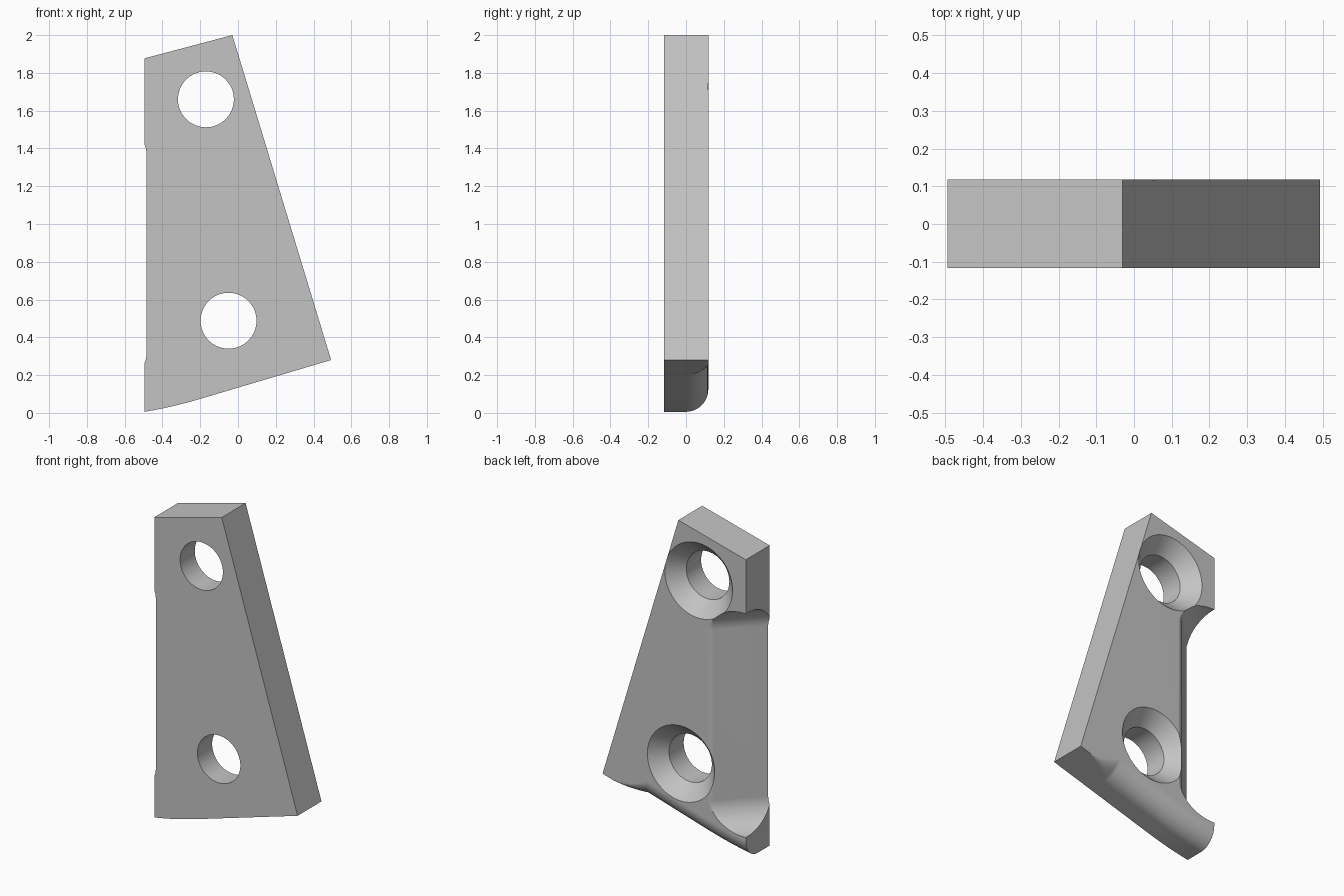
import bpy, bmesh, math
from mathutils import Vector

cube = bpy.data.objects.get("Cube")
if cube:
    bpy.data.objects.remove(cube, do_unlink=True)

FRONT, BACK = -0.117, 0.118
HOLES = [(-0.17, 1.66), (-0.05, 0.488)]
ROUND = 0.118


def loft(name, rings):
    """Closed solid through matching rings of points."""
    bm = bmesh.new()
    loops = [[bm.verts.new(p) for p in ring] for ring in rings]
    n = len(loops[0])
    for a, b in zip(loops, loops[1:]):
        for i in range(n):
            j = (i + 1) % n
            bm.faces.new((a[i], a[j], b[j], b[i]))
    bm.faces.new(loops[0][::-1])
    bm.faces.new(loops[-1])
    bmesh.ops.recalc_face_normals(bm, faces=bm.faces)
    mesh = bpy.data.meshes.new(name)
    bm.to_mesh(mesh)
    bm.free()
    ob = bpy.data.objects.new(name, mesh)
    bpy.context.collection.objects.link(ob)
    return ob


def bottom_z(x):
    """Lower edge: straight slope that flattens a little at the low end."""
    return 0.28 + 0.297 * (x - 0.493) + 0.22 * max(0, -0.2 - x) ** 2


def cut(body, cutter):
    mod = body.modifiers.new("cut", "BOOLEAN")
    mod.operation = "DIFFERENCE"
    mod.solver = "EXACT"
    mod.object = cutter
    bpy.context.view_layer.objects.active = body
    bpy.ops.object.modifier_apply(modifier=mod.name)
    bpy.data.objects.remove(cutter, do_unlink=True)


def hole_cutter(x, z):
    """Through hole with a countersink opening on the back."""
    steps = [(FRONT - 0.1, 0.148), (BACK - 0.09, 0.148), (BACK, 0.234), (BACK + 0.05, 0.282)]
    ring = [i * math.tau / 64 for i in range(64)]
    return loft("hole_cutter", [[(x + r * math.cos(a), y, z + r * math.sin(a)) for a in ring]
                                for y, r in steps])


def recess_cutter(angle, origin, low, high, r):
    """Slanted cut whose two ends sweep up in a quarter circle."""
    normal = Vector((-math.sin(angle), math.cos(angle), 0))
    along = Vector((math.cos(angle), math.sin(angle), 0))
    arc = [i * math.pi / 32 for i in range(17)]
    prof = [(high + r * math.sin(a), r - r * math.cos(a)) for a in arc]
    prof += [(high + r, 0.4), (low - r, 0.4)]
    prof += [(low - r * math.sin(a), r - r * math.cos(a)) for a in reversed(arc)]
    up = Vector((0, 0, 1))
    return loft("recess_cutter", [[Vector(origin) + along * t + normal * h + up * z
                                   for z, h in prof] for t in (-0.6, 0.6)])


def rounding_cutter(xs):
    """Rounds the lower back edge, running out towards the far corner."""
    rings = []
    for x in xs:
        u = max(0, (x - 0.22) / 0.24)
        r = ROUND * (1 - u) ** 2
        slope = (bottom_z(x + 0.001) - bottom_z(x - 0.001)) / 0.002
        n = Vector((-slope, 0, 1)).normalized()
        base = Vector((x, 0, bottom_z(x)))
        sec = [(BACK - r + r * math.sin(a), r - r * math.cos(a))
               for a in (i * math.pi / 24 for i in range(13))]
        sec += [(BACK + 0.03, r), (BACK + 0.03, -0.03), (BACK - r, -0.03)]
        rings.append([base + n * h + Vector((0, y, 0)) for y, h in sec])
    return loft("rounding_cutter", rings)


# Plate outline, extruded front to back
stations = [-0.495 + 0.05 * i for i in range(7)]
outline = [(x, bottom_z(x)) for x in stations]
outline += [(0.493, 0.28), (-0.03, 2.0), (-0.495, 1.877)]
plate = loft("bracket_plate", [[(x, y, z) for x, z in outline] for y in (FRONT, BACK)])

# Rounded lower edge, slanted side recess with softened rim, countersunk holes
cut(plate, rounding_cutter([-0.595, -0.545] + stations + [0.0, 0.22]
                           + [0.22 + 0.022 * i for i in range(1, 10)]))
cut(plate, recess_cutter(math.pi / 4, (-0.485, FRONT, 0), 0.31, 1.375, 0.165))
cut(plate, recess_cutter(math.pi / 8, (-0.252, BACK - 0.008, 0), 0.31, 1.375, 0.165))
for x, z in HOLES:
    cut(plate, hole_cutter(x, z))

# Material
grey = bpy.data.materials.new("plain_grey")
grey.use_nodes = True
colour = (0.55, 0.55, 0.55, 1)
grey.diffuse_color = colour
grey.node_tree.nodes["Principled BSDF"].inputs["Base Color"].default_value = colour
plate.data.materials.clear()
plate.data.materials.append(grey)
for face in plate.data.polygons:
    face.material_index = 0

# Smooth curved surfaces, crisp edges elsewhere
bpy.ops.object.select_all(action="DESELECT")
plate.select_set(True)
bpy.context.view_layer.objects.active = plate
bpy.ops.object.shade_smooth_by_angle(angle=math.radians(28))
weighted = plate.modifiers.new("weighted_normals", "WEIGHTED_NORMAL")
weighted.keep_sharp = True
